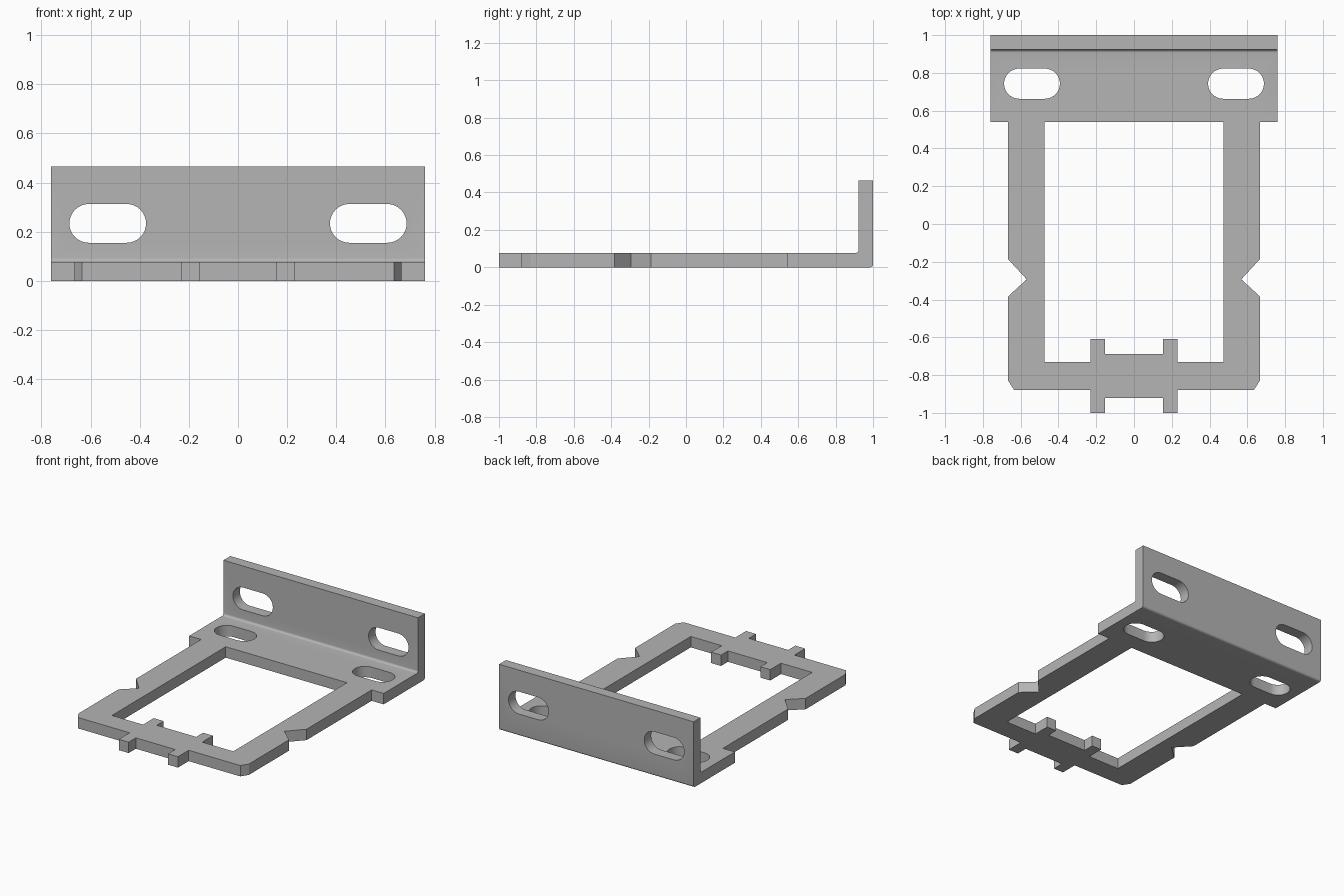
import bpy, bmesh
from math import sin, cos, pi, radians
from mathutils import Vector

cube = bpy.data.objects.get("Cube")
if cube:
    bpy.data.objects.remove(cube)

THICK = 0.077    # sheet thickness
WALL = 0.465     # flange height

steel = bpy.data.materials.new("plain grey steel")
steel.use_nodes = True
grey = (0.46, 0.46, 0.46, 1)
steel.diffuse_color = grey
steel.node_tree.nodes["Principled BSDF"].inputs["Base Color"].default_value = grey


def prism(name, outline, start, sweep):
    """Extrude a closed list of 3D points, offset by start, along sweep."""
    bm = bmesh.new()
    face = bm.faces.new([bm.verts.new(Vector(p) + Vector(start)) for p in outline])
    ext = bmesh.ops.extrude_face_region(bm, geom=[face])
    moved = [g for g in ext["geom"] if isinstance(g, bmesh.types.BMVert)]
    bmesh.ops.translate(bm, vec=sweep, verts=moved)
    bmesh.ops.recalc_face_normals(bm, faces=bm.faces)
    mesh = bpy.data.meshes.new(name)
    bm.to_mesh(mesh)
    bm.free()
    mesh.materials.append(steel)
    obj = bpy.data.objects.new(name, mesh)
    bpy.context.collection.objects.link(obj)
    return obj


def arc(cx, cy, r, a0, a1, steps):
    angles = [radians(a0 + (a1 - a0) * i / steps) for i in range(steps + 1)]
    return [(cx + r * cos(a), cy + r * sin(a)) for a in angles]


def mirrored(half):
    return half + [(-x, y) for x, y in reversed(half)]


def slot(cx, cy, half_length, r):
    d = half_length - r
    return arc(cx + d, cy, r, -90, 90, 16) + arc(cx - d, cy, r, 90, 270, 16)


# Bent sheet: L-shaped side profile with a small bend radius inside and out
inner = 1 - THICK
r = 0.016
profile = [(-1.1, 0)] + arc(1 - r, r, r, -90, 0, 6) + [(1, WALL), (inner, WALL)]
profile += arc(inner - r, THICK + r, r, 0, -90, 6) + [(-1.1, THICK)]
bracket = prism("mounting_bracket", [(0, y, z) for y, z in profile],
                (-0.9, 0, 0), (1.8, 0, 0))

# Outer plan shape: wide flange, notched arms, chamfered corners, front tabs
plan = mirrored([(0.76, 1.1), (0.76, 0.54), (0.666, 0.54), (0.666, -0.187),
                 (0.568, -0.293), (0.666, -0.383), (0.666, -0.83),
                 (0.634, -0.88), (0.231, -0.88), (0.231, -1),
                 (0.154, -1), (0.154, -0.92)])
plan_cutter = prism("plan_cutter", [(x, y, 0) for x, y in plan],
                    (0, 0, -0.2), (0, 0, 1))

# Central opening with two inward tabs
opening = mirrored([(0.474, 0.54), (0.474, -0.73), (0.231, -0.73),
                    (0.231, -0.61), (0.154, -0.61), (0.154, -0.687)])
cutters = [(plan_cutter, "INTERSECT"),
           (prism("opening_cutter", [(x, y, 0) for x, y in opening],
                  (0, 0, -0.1), (0, 0, 0.3)), "DIFFERENCE")]

# Screw slots in the base and in the upright flange
for side, word in ((1, "left"), (-1, "right")):
    base = [(x, y, 0) for x, y in slot(side * 0.54, 0.743, 0.148, 0.08)]
    wall = [(x, 0, z) for x, z in slot(side * 0.53, 0.234, 0.156, 0.079)]
    cutters.append((prism(word + "_base_slot_cutter", base,
                          (0, 0, -0.1), (0, 0, 0.22)), "DIFFERENCE"))
    cutters.append((prism(word + "_wall_slot_cutter", wall,
                          (0, 0.85, 0), (0, 0.3, 0)), "DIFFERENCE"))

# Apply the cuts, then drop the cutters
for cutter, operation in cutters:
    mod = bracket.modifiers.new(cutter.name, "BOOLEAN")
    mod.object = cutter
    mod.operation = operation
    mod.solver = "EXACT"
    cutter.hide_render = True
bpy.context.view_layer.objects.active = bracket
bracket.select_set(True)
for name in [m.name for m in bracket.modifiers]:
    bpy.ops.object.modifier_apply(modifier=name)
for cutter, _ in cutters:
    bpy.data.objects.remove(cutter)

# Smooth bends and slot ends, crisp sheet edges
bpy.ops.object.select_all(action="DESELECT")
bracket.select_set(True)
bpy.ops.object.shade_smooth_by_angle(angle=radians(25))
